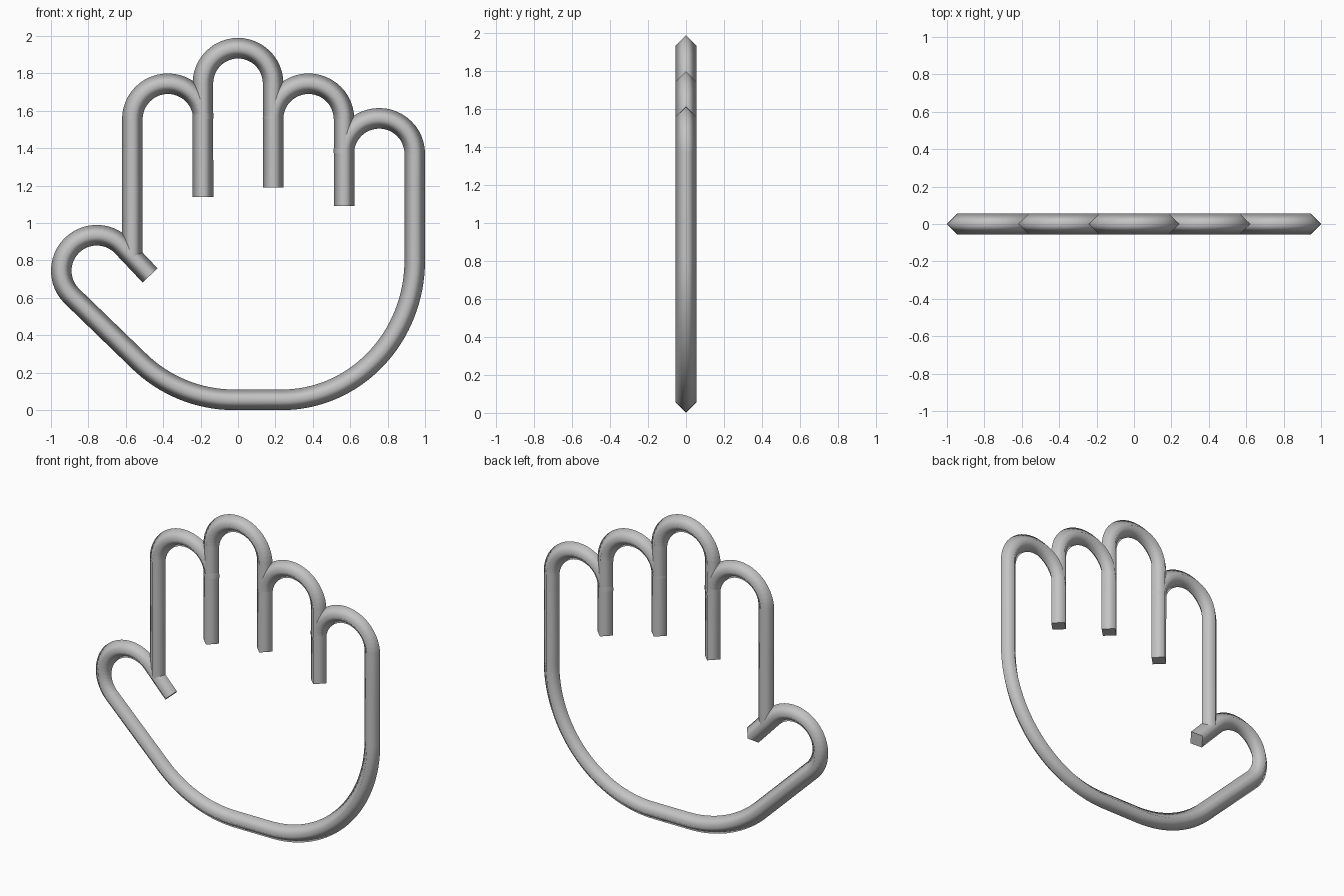
import bpy, bmesh, math
from mathutils import Vector

if "Cube" in bpy.data.objects:
    bpy.data.objects.remove(bpy.data.objects["Cube"])

R = 0.055      # tube radius (diamond section)
A = 0.19       # fingertip arc radius

grey = bpy.data.materials.new("mid grey")
grey.diffuse_color = (0.55, 0.55, 0.55, 1)
grey.use_nodes = True
grey.node_tree.nodes["Principled BSDF"].inputs["Base Color"].default_value = grey.diffuse_color


def arc(cx, cz, rx, rz, a0, a1, n=24):
    """Points on an elliptical arc in the front plane, angles in degrees."""
    out = []
    for i in range(n + 1):
        a = math.radians(a0 + (a1 - a0) * i / n)
        out.append((cx + rx * math.cos(a), cz + rz * math.sin(a)))
    return out


def tube(name, path):
    """Sweep a smooth-shaded diamond section along a flat path with sharp end caps."""
    pts = []
    for p in path:
        v = Vector((p[0], 0, p[1]))
        if not pts or (v - pts[-1]).length > 1e-4:
            pts.append(v)
    bm = bmesh.new()
    rings = []
    for i, p in enumerate(pts):
        t = (pts[min(i + 1, len(pts) - 1)] - pts[max(i - 1, 0)]).normalized()
        side, depth = Vector((-t.z, 0, t.x)), Vector((0, 1, 0))
        rings.append([bm.verts.new(p + d * R) for d in (side, depth, -side, -depth)])
    for a, b in zip(rings, rings[1:]):
        for k in range(4):
            f = bm.faces.new((a[k], a[(k + 1) % 4], b[(k + 1) % 4], b[k]))
            f.smooth = True
    for ring in (rings[0], rings[-1]):
        cap = bm.faces.new(ring)
        for e in cap.edges:
            e.smooth = False
    bmesh.ops.recalc_face_normals(bm, faces=bm.faces)
    me = bpy.data.meshes.new(name)
    bm.to_mesh(me)
    bm.free()
    me.materials.append(grey)
    ob = bpy.data.objects.new(name, me)
    bpy.context.collection.objects.link(ob)


# Fingers
tube("index_finger", [(-0.565, 0.82)] + arc(-0.375, 1.555, A, A, 180, 0))
tube("middle_finger", [(-0.187, 1.14)] + arc(0, 1.745, 0.188, A, 180, 0) + [(0.188, 1.19)])
tube("ring_finger", arc(0.377, 1.555, A, A, 180, 0) + [(0.567, 1.09)])

# Little finger, palm outline and thumb in one continuous tube
palm = arc(0.755, 1.37, A, A, 180, 0)
palm += arc(0.235, 0.80, 0.71, 0.745, 0, -90, 32)          # heel of the hand
r = 0.73
palm += arc(-0.02, 0.055 + r, r, r, -90, -135, 16)         # base of the thumb
palm += arc(-0.755, 0.745, A, A, 225, 45)                  # thumb tip
palm += [(-0.47, 0.72)]
tube("palm_and_thumb", palm)
